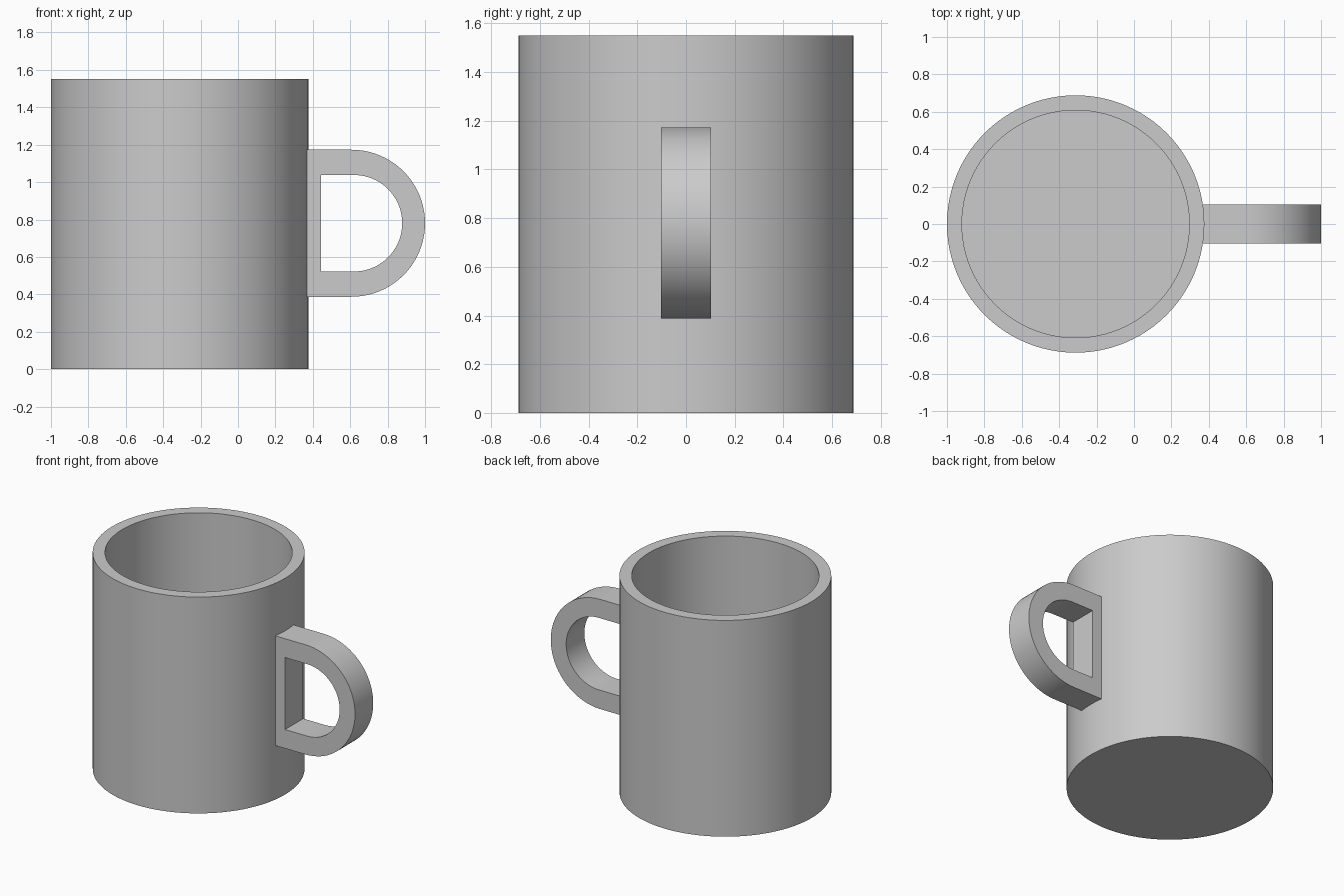
import bpy
import bmesh
from math import cos, sin, pi, radians
from mathutils import Vector

if "Cube" in bpy.data.objects:
    bpy.data.objects.remove(bpy.data.objects["Cube"], do_unlink=True)

CUP_X, RADIUS, INNER, HEIGHT, FLOOR = -0.312, 0.688, 0.608, 1.55, 0.08
HANDLE_Z, HALF_WIDTH = 0.78, 0.103

# Plain grey ceramic
grey = bpy.data.materials.new("grey_ceramic")
grey.use_nodes = True
color = (0.6, 0.6, 0.6, 1)
grey.diffuse_color = color
grey.node_tree.nodes["Principled BSDF"].inputs["Base Color"].default_value = color


def finish(name, bm):
    bmesh.ops.recalc_face_normals(bm, faces=bm.faces)
    mesh = bpy.data.meshes.new(name)
    bm.to_mesh(mesh)
    bm.free()
    mesh.materials.append(grey)
    obj = bpy.data.objects.new(name, mesh)
    bpy.context.collection.objects.link(obj)
    bpy.ops.object.select_all(action='DESELECT')
    obj.select_set(True)
    bpy.context.view_layer.objects.active = obj
    bpy.ops.object.shade_smooth_by_angle(angle=radians(30))
    return obj


# Cup: one wall profile turned around the vertical axis
bm = bmesh.new()
profile = [(0, 0), (RADIUS, 0), (RADIUS, HEIGHT), (INNER, HEIGHT), (INNER, FLOOR), (0, FLOOR)]
verts = [bm.verts.new((r, 0, z)) for r, z in profile]
edges = [bm.edges.new(pair) for pair in zip(verts, verts[1:])]
bmesh.ops.spin(bm, geom=verts + edges, cent=(0, 0, 0), axis=(0, 0, 1),
               angle=2 * pi, steps=96)
bmesh.ops.remove_doubles(bm, verts=bm.verts, dist=0.0001)
cup = finish("cup", bm)
cup.location.x = CUP_X


# Handle: D-shaped ring with its flat bar set into the cup wall
def d_loop(bm, start_x, centre_x, radius, steps=40):
    points = [(start_x, -radius)]
    for i in range(steps + 1):
        a = pi * (i / steps - 0.5)
        points.append((centre_x + radius * cos(a), radius * sin(a)))
    points.append((start_x, radius))
    return [bm.verts.new((x, -HALF_WIDTH, HANDLE_Z + z)) for x, z in points]


bm = bmesh.new()
outer = d_loop(bm, 0.34, 0.607, 0.393)
inner = d_loop(bm, 0.445, 0.62, 0.258)
count = len(outer)
for i in range(count):
    j = (i + 1) % count
    bm.faces.new((outer[i], outer[j], inner[j], inner[i]))
side = bmesh.ops.extrude_face_region(bm, geom=bm.faces[:], use_keep_orig=True)
moved = [g for g in side["geom"] if isinstance(g, bmesh.types.BMVert)]
bmesh.ops.translate(bm, verts=moved, vec=Vector((0, 2 * HALF_WIDTH, 0)))
finish("handle", bm)
